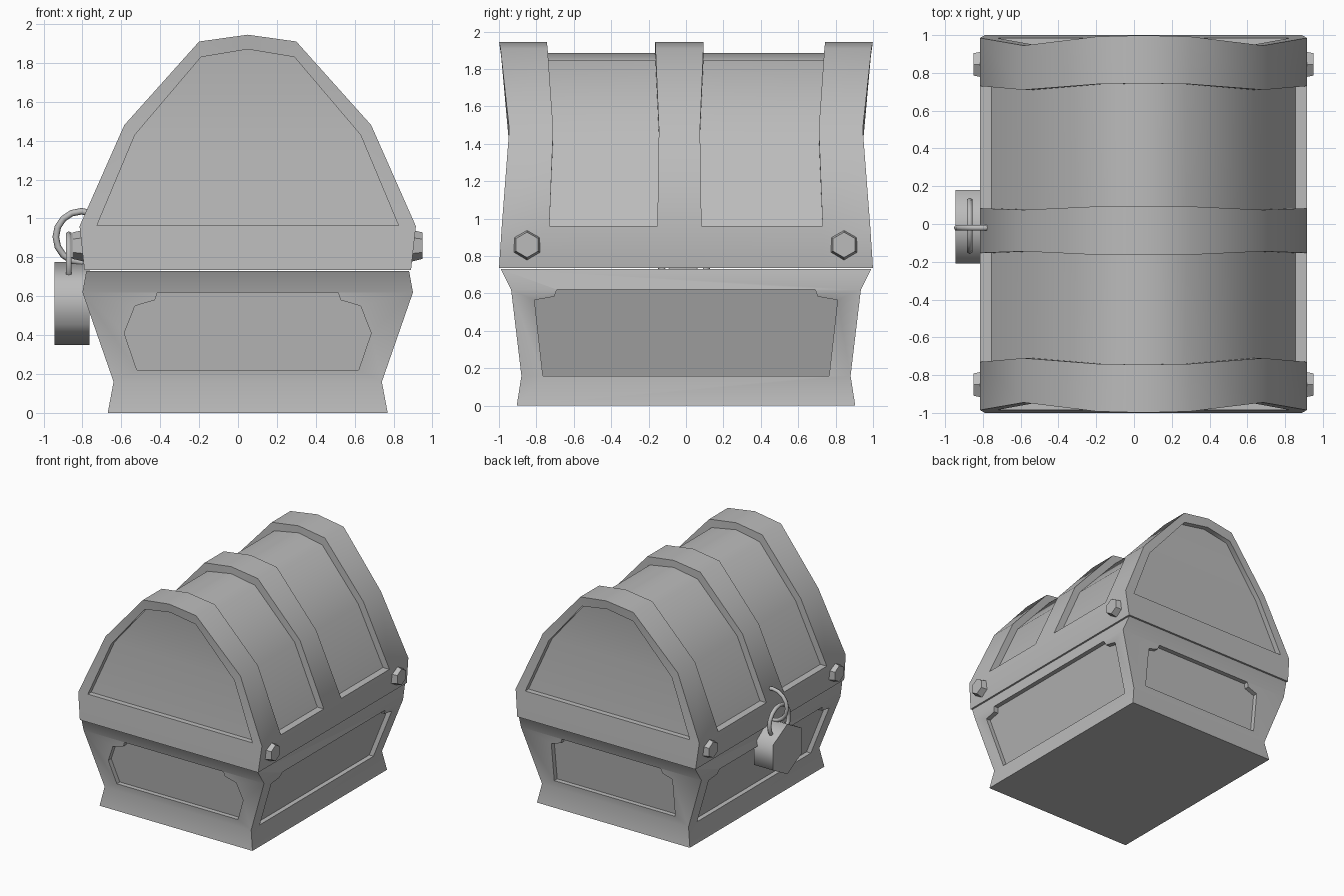
import bpy, bmesh, math
from mathutils import Matrix, Vector

if "Cube" in bpy.data.objects:
    bpy.data.objects.remove(bpy.data.objects["Cube"])

CX = 0.05  # centre line of the chest box

grey = bpy.data.materials.new("plain grey")
grey.use_nodes = True
grey.diffuse_color = (0.5, 0.5, 0.5, 1)
grey.node_tree.nodes["Principled BSDF"].inputs["Base Color"].default_value = (0.5, 0.5, 0.5, 1)


def finish(bm, name):
    """Turn a bmesh into a named object with outward normals."""
    bmesh.ops.remove_doubles(bm, verts=bm.verts, dist=1e-4)
    bmesh.ops.recalc_face_normals(bm, faces=bm.faces)
    mesh = bpy.data.meshes.new(name)
    bm.to_mesh(mesh)
    bm.free()
    mesh.materials.append(grey)
    ob = bpy.data.objects.new(name, mesh)
    bpy.context.collection.objects.link(ob)
    return ob


def smooth(ob, degrees):
    bpy.ops.object.select_all(action='DESELECT')
    ob.select_set(True)
    bpy.context.view_layer.objects.active = ob
    bpy.ops.object.shade_smooth_by_angle(angle=math.radians(degrees))


def skin(bm, loops):
    """Bridge closed loops of points with quads; return the vertex rows."""
    rows = [[bm.verts.new(p) for p in loop] for loop in loops]
    n = len(rows[0])
    for a, b in zip(rows, rows[1:]):
        for i in range(n):
            j = (i + 1) % n
            bm.faces.new((a[i], a[j], b[j], b[i]))
    return rows


def interp(z, table):
    """Piecewise linear lookup."""
    for (z0, v0), (z1, v1) in zip(table, table[1:]):
        if z <= z1:
            return v0 + (v1 - v0) * max(0, z - z0) / (z1 - z0)
    return table[-1][1]


# ---- base: flared box with recessed panels
bm = bmesh.new()
levels = [(0.72, 0.905, 0), (0.69, 0.88, 0.16), (0.85, 0.935, 0.62), (0.83, 0.99, 0.73)]
rows = skin(bm, [[(CX + sx * hx, sy * hy, z) for sx, sy in ((-1, -1), (1, -1), (1, 1), (-1, 1))]
                 for hx, hy, z in levels])
bm.faces.new(rows[0])
bm.faces.new(rows[-1])
base = finish(bm, "chest_base")

# half outlines of the panels: (distance from middle, height)
long_panel = [(0.765, 0.16), (0.81, 0.565), (0.705, 0.583), (0.69, 0.622)]
front_panel = [(0.57, 0.22), (0.635, 0.41), (0.58, 0.55), (0.478, 0.58), (0.465, 0.618)]
back_panel = [(0.57, 0.22), (0.57, 0.55), (0.478, 0.58), (0.465, 0.618)]


def cut_panel(half, side, along_x):
    outline = half + [(-u, z) for u, z in reversed(half)]
    loops = []
    for depth in (-0.04, 0.1):
        loop = []
        for u, z in outline:
            t = (z - 0.16) / 0.46
            if along_x:
                loop.append((CX + side * (0.69 + 0.16 * t + depth), u, z))
            else:
                loop.append((CX + u, side * (0.88 + 0.055 * t + depth), z))
        loops.append(loop)
    cb = bmesh.new()
    ends = skin(cb, loops)
    cb.faces.new(ends[0])
    cb.faces.new(ends[1])
    cutter = finish(cb, "panel_cutter")
    cutter.hide_render = True
    mod = base.modifiers.new("panel", 'BOOLEAN')
    mod.operation = 'DIFFERENCE'
    mod.solver = 'EXACT'
    mod.object = cutter
    bpy.context.view_layer.objects.active = base
    bpy.ops.object.modifier_apply(modifier=mod.name)
    bpy.data.objects.remove(cutter)


cut_panel(long_panel, 1, True)
cut_panel(long_panel, -1, True)
cut_panel(front_panel, -1, False)
cut_panel(back_panel, 1, False)
smooth(base, 40)

# ---- lid: one loft along y, stepping between raised bands and sunk panels
outer = [(0.84, 0.735), (0.865, 0.96), (0.865, 0.96), (0.635, 1.48), (0.25, 1.91), (0, 1.945)]
sunk = [(0.84, 0.735), (0.865, 0.96), (0.805, 0.96), (0.585, 1.45), (0.225, 1.845), (0, 1.885)]
recess = [(0.775, 0.965)] * 3 + [(0.58, 1.43), (0.24, 1.83), (0, 1.87)]
END = [(0.73, 1.0), (0.96, 0.985), (1.48, 0.945), (1.91, 0.992), (1.95, 1.0)]
BAND = [(0.73, 0.735), (0.96, 0.73), (1.48, 0.71), (1.91, 0.74), (1.95, 0.745)]
MID = [(0.73, 0.12), (0.96, 0.118), (1.48, 0.11), (1.91, 0.128), (1.95, 0.13)]


def ring(profile, table, sign, shift=0.0, by_own_height=False):
    pts = []
    for (x, z), (_, zo) in zip(profile, outer):
        y = sign * interp(z if by_own_height else zo, table) + shift
        pts.append((x, y, z))
    full = pts + [(-x, y, z) for x, y, z in reversed(pts[:-1])]
    return [(CX + x, y, z) for x, y, z in full]


def end_rings(s):
    return [ring(recess, END, s, -s * 0.045, True), ring(recess, END, s, 0, True), ring(outer, END, s)]


M = -0.035  # the middle band sits slightly off centre
loops = end_rings(-1)
for s in (-1, 1):
    steps = [(outer, BAND, 0), (sunk, BAND, 0), (sunk, MID, M), (outer, MID, M)]
    for profile, table, shift in (steps if s < 0 else reversed(steps)):
        loops.append(ring(profile, table, s, shift))
loops += reversed(end_rings(1))
bm = bmesh.new()
rows = skin(bm, loops)
for row in (rows[0], rows[-1]):
    n = len(row)
    for i in range(2, n // 2 - 1):
        bm.faces.new((row[i], row[i + 1], row[n - 2 - i], row[n - 1 - i]))
    mid = n // 2
    bm.faces.new((row[mid - 1], row[mid], row[mid + 1]))
bmesh.ops.dissolve_degenerate(bm, dist=1e-4, edges=bm.edges)
lid = finish(bm, "chest_lid")
smooth(lid, 45)

# ---- hexagonal bolts on both long sides
for side, label in ((-1, "right"), (1, "left")):
    for y, where in ((-0.85, "front"), (0.845, "back")):
        bm = bmesh.new()
        bmesh.ops.create_cone(bm, cap_ends=True, segments=6, radius1=0.087, radius2=0.068, depth=0.08)
        turn = Matrix.Rotation(side * math.pi / 2, 4, 'Y')
        bm.transform(Matrix.Translation((CX + side * 0.86, y, 0.86)) @ turn)
        top = max(v.co.z for v in bm.verts)
        if top < 0.94:  # point the hexagon upwards
            bm.transform(Matrix.Translation((0, y, 0.86)) @ Matrix.Rotation(math.pi / 6, 4, 'X')
                         @ Matrix.Translation((0, -y, -0.86)))
        finish(bm, f"bolt_{where}_{label}")

# ---- padlock body: thick hexagon
bm = bmesh.new()
hexagon = [(-0.015 + 0.225 * math.sin(k * math.pi / 3), 0.562 + 0.213 * math.cos(k * math.pi / 3))
           for k in range(6)]
rows = skin(bm, [[(x, y, z) for y, z in hexagon] for x in (-0.945, -0.765)])
bm.faces.new(rows[0])
bm.faces.new(rows[1])
smooth(finish(bm, "padlock_body"), 65)


# ---- hasp ring on the lid and padlock shackle
def torus(name, centre, radius, thick, axis):
    bm = bmesh.new()
    c = Vector(centre)
    loops = []
    for i in range(17):
        a = 2 * math.pi * i / 16
        loop = []
        for k in range(6):
            b = 2 * math.pi * k / 6
            r = radius + thick * math.cos(b)
            u, v, w = r * math.cos(a), r * math.sin(a), thick * math.sin(b)
            loop.append(c + Vector((u, w, v) if axis == 'Y' else (w, u, v)))
        loops.append(loop)
    skin(bm, loops)
    smooth(finish(bm, name), 65)


torus("hasp_ring", (-0.805, -0.02, 0.905), 0.132, 0.017, 'Y')
torus("padlock_shackle", (-0.87, -0.01, 0.785), 0.132, 0.017, 'X')
